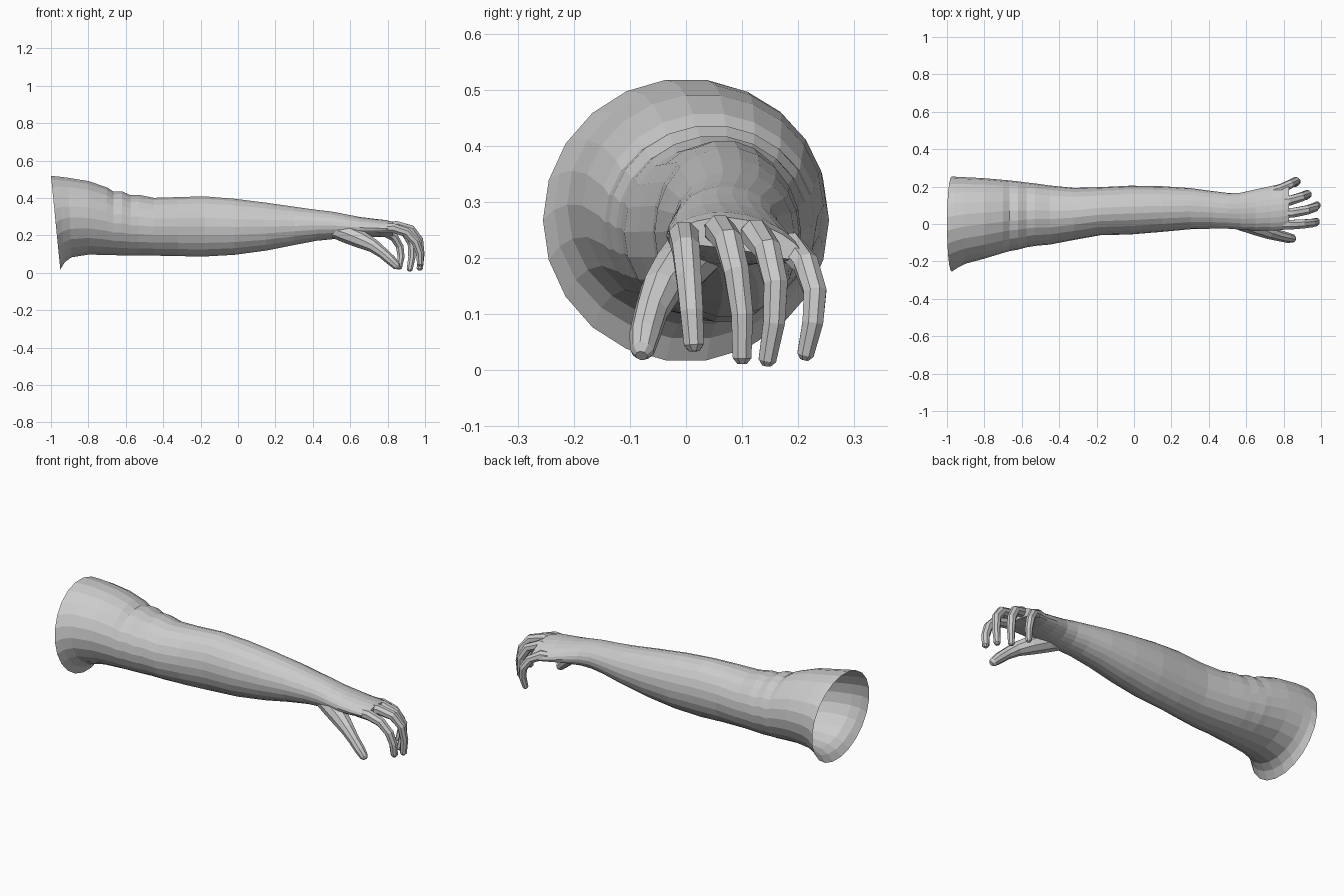
import bpy, bmesh
from math import sin, cos, pi
from mathutils import Vector


def skin(name, rings, cap_start, cap_end):
    """Bridge a list of equal point rings with quads."""
    bm = bmesh.new()
    loops = [[bm.verts.new(p) for p in r] for r in rings]
    n = len(loops[0])
    for a, b in zip(loops, loops[1:]):
        for i in range(n):
            j = (i + 1) % n
            bm.faces.new((a[i], a[j], b[j], b[i]))
    if cap_start:
        bm.faces.new(loops[0][::-1])
    if cap_end:
        bm.faces.new(loops[-1])
    bmesh.ops.recalc_face_normals(bm, faces=bm.faces)
    me = bpy.data.meshes.new(name)
    bm.to_mesh(me)
    bm.free()
    ob = bpy.data.objects.new(name, me)
    bpy.context.collection.objects.link(ob)
    return ob


def section(x, y0, y1, z0, z1, lean=0, drop=0, n=22):
    """Oval across the arm; lean pushes the bottom forward, drop lowers the little-finger side."""
    pts = []
    for i in range(n):
        a = 2 * pi * i / n
        u, v = cos(a), sin(a)
        y = (y0 + y1) / 2 + u * (y1 - y0) / 2
        z = (z0 + z1) / 2 + v * (z1 - z0) / 2
        z -= drop * (0.45 * u + 0.55 * u * u)
        pts.append((x + lean * (1 - v) / 2, y, z))
    return pts


def digit(name, path, sides=8):
    """Tapered tube along (x, y, z, radius) points with a blunt rounded tip."""
    pts = [Vector(p[:3]) for p in path]
    rad = [p[3] for p in path]
    end = (pts[-1] - pts[-2]).normalized()
    pts.append(pts[-1] + end * rad[-1] * 0.6)
    rad.append(rad[-1] * 0.5)
    rings = []
    for i, p in enumerate(pts):
        t = (pts[min(i + 1, len(pts) - 1)] - pts[max(i - 1, 0)]).normalized()
        up = Vector((0, 1, 0))
        side = (up - t * up.dot(t)).normalized()
        nor = t.cross(side)
        rings.append([p + rad[i] * (side * cos(2 * pi * (k + .5) / sides)
                                    + nor * sin(2 * pi * (k + .5) / sides))
                      for k in range(sides)])
    return skin(name, rings, True, True)


# Arm, wrist and palm: x, y range, z range, lean, drop
profile = [
    (-1.00, -.255, .255, .015, .52, .05),
    (-.965, -.235, .252, .055, .517, .04),
    (-.91, -.212, .25, .08, .51, .02),
    (-.80, -.185, .245, .095, .492),
    (-.70, -.155, .236, .093, .458),
    (-.665, -.145, .233, .092, .435),
    (-.62, -.137, .228, .091, .437),
    (-.575, -.125, .222, .09, .416),
    (-.53, -.117, .217, .09, .418),
    (-.45, -.11, .206, .09, .402),
    (-.32, -.085, .193, .087, .406),
    (-.18, -.06, .197, .085, .41),
    (-.02, -.056, .205, .094, .397),
    (.15, -.042, .202, .117, .376),
    (.30, -.028, .192, .147, .354),
    (.42, -.025, .176, .17, .337),
    (.50, -.025, .166, .178, .328),
    (.57, -.03, .167, .183, .314, 0, .005),
    (.65, -.035, .185, .188, .298, 0, .015),
    (.73, -.035, .202, .195, .287, 0, .03),
    (.79, -.033, .216, .203, .28, 0, .04),
    (.83, -.022, .212, .214, .27, 0, .04),
]
skin("arm_and_palm", [section(*p) for p in profile], False, True)

# Four curled fingers
digit("index_finger", [(.74, .0, .237, .026), (.83, -.004, .238, .028), (.90, .0, .216, .026),
                       (.95, .005, .165, .024), (.972, .01, .105, .022), (.975, .014, .045, .019)])
digit("middle_finger", [(.74, .055, .245, .027), (.85, .06, .25, .028), (.925, .075, .23, .026),
                        (.968, .09, .175, .024), (.978, .1, .10, .021), (.972, .1, .022, .018)])
digit("ring_finger", [(.74, .115, .238, .026), (.83, .124, .242, .028), (.895, .145, .215, .025),
                      (.928, .16, .155, .023), (.93, .157, .085, .021), (.918, .145, .018, .017)])
digit("little_finger", [(.72, .165, .22, .026), (.78, .185, .22, .027), (.835, .213, .19, .024),
                        (.865, .23, .14, .022), (.872, .226, .085, .02), (.862, .213, .028, .016)])

# Thumb with its fleshy base
digit("thumb", [(.48, .04, .24, .04), (.58, .015, .21, .052), (.66, -.015, .176, .048),
                (.725, -.045, .143, .037), (.775, -.062, .105, .03), (.82, -.073, .065, .028),
                (.85, -.078, .035, .022)], 9)
